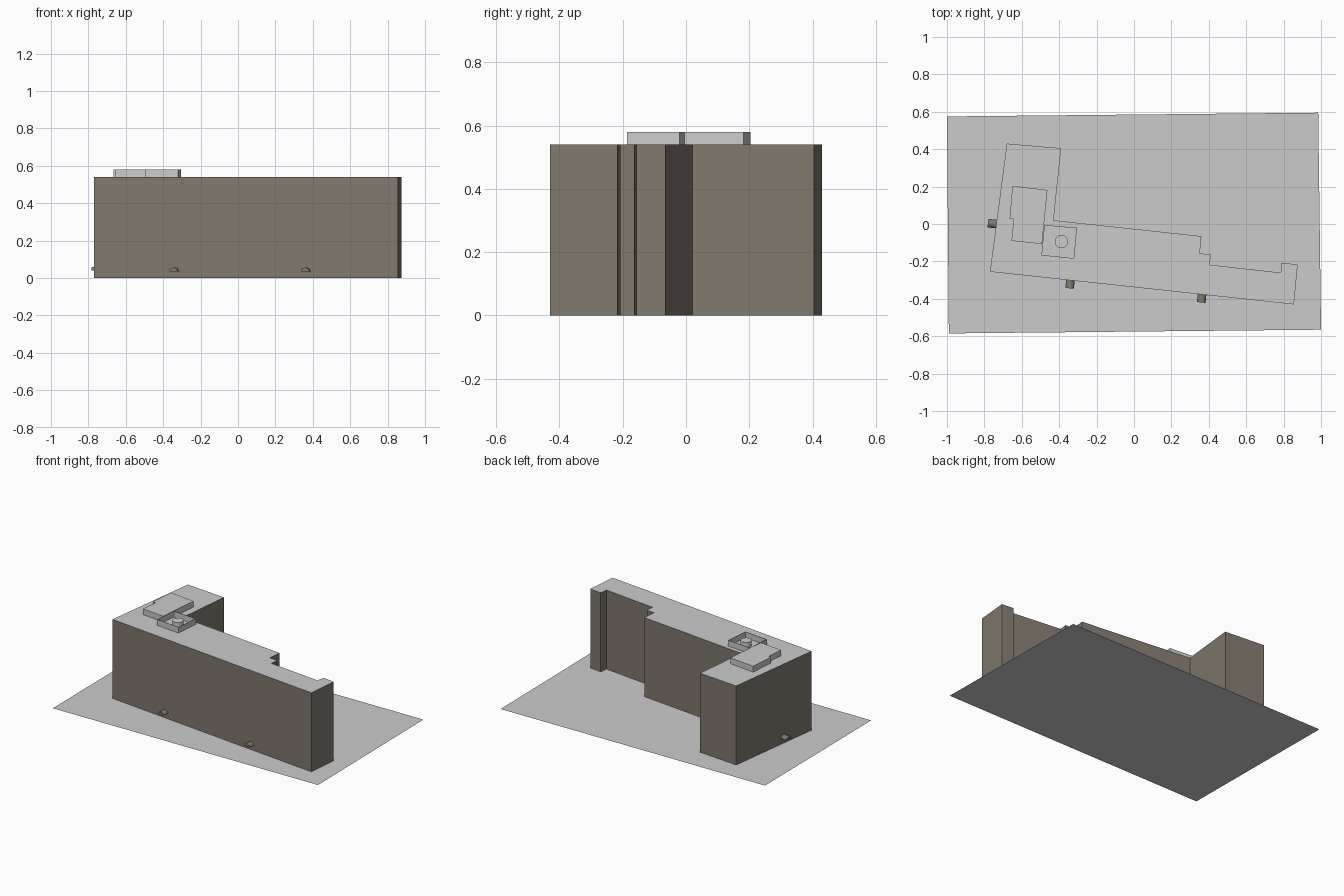
import bpy, bmesh, math
from mathutils import Matrix, Vector

if "Cube" in bpy.data.objects:
    bpy.data.objects.remove(bpy.data.objects["Cube"], do_unlink=True)


def make_material(name, rgb):
    mat = bpy.data.materials.new(name)
    mat.use_nodes = True
    mat.diffuse_color = (*rgb, 1)
    mat.node_tree.nodes["Principled BSDF"].inputs["Base Color"].default_value = (*rgb, 1)
    return mat


GREY = make_material("light grey", (0.6, 0.6, 0.6))
BROWN = make_material("stone brown", (0.22, 0.19, 0.155))


def add_object(name, bm, *materials):
    mesh = bpy.data.meshes.new(name)
    bm.to_mesh(mesh)
    bm.free()
    for mat in materials:
        mesh.materials.append(mat)
    obj = bpy.data.objects.new(name, mesh)
    bpy.context.collection.objects.link(obj)
    return obj


def prism(name, outline, bottom, top, *materials, cap=True):
    """Walls raised on a counter-clockwise outline; the roof uses the last material."""
    bm = bmesh.new()
    low = [bm.verts.new((x, y, bottom)) for x, y in outline]
    high = [bm.verts.new((x, y, top)) for x, y in outline]
    for i in range(len(outline)):
        j = (i + 1) % len(outline)
        bm.faces.new((low[i], low[j], high[j], high[i]))
    if cap:
        bm.faces.new(high).material_index = len(materials) - 1
    return add_object(name, bm, *materials)


ROOF, TOP = 0.54, 0.58

# Ground sheet
bm = bmesh.new()
bm.faces.new([bm.verts.new((x, y, 0)) for x, y in
              ((-0.99, -0.585), (1, -0.565), (0.985, 0.595), (-1, 0.575))])
add_object("ground_plate", bm, GREY)

# Main block with its rear wing and stepped end
prism("main_building",
      [(-0.77, -0.255), (0.855, -0.43), (0.875, -0.217), (0.79, -0.207),
       (0.784, -0.26), (0.405, -0.218), (0.41, -0.163), (0.352, -0.157),
       (0.36, -0.065), (-0.43, 0.02), (-0.39, 0.405), (-0.68, 0.43)],
      0, ROOF, BROWN, GREY)

# Rooftop plant room
prism("roof_plant_room",
      [(-0.655, -0.09), (-0.492, -0.107), (-0.463, 0.182), (-0.65, 0.204),
       (-0.665, 0.03), (-0.643, 0.027)], ROOF, TOP, GREY)

# Open parapet enclosure with a round vent inside
parapet = prism("roof_parapet",
                [(-0.495, -0.168), (-0.32, -0.186), (-0.305, -0.02), (-0.48, -0.005)],
                ROOF, TOP, GREY, cap=False)
solid = parapet.modifiers.new("wall thickness", 'SOLIDIFY')
solid.thickness = 0.004

bm = bmesh.new()
bmesh.ops.create_cone(bm, cap_ends=True, segments=24, radius1=0.035, radius2=0.035,
                      depth=TOP - ROOF - 0.005,
                      matrix=Matrix.Translation((-0.388, -0.094, (ROOF + TOP - 0.005) / 2)))
add_object("roof_vent", bm, GREY)


def canopy(name, x, y, z, outward):
    """Small arched canopy reaching out from a wall."""
    out = Vector((math.cos(outward), math.sin(outward), 0))
    side = Vector((-out.y, out.x, 0))
    bm = bmesh.new()
    rings = []
    for reach in (-0.004, 0.043):
        rings.append([bm.verts.new(Vector((x, y, z)) + out * reach
                                   + side * 0.023 * math.cos(math.pi * i / 8)
                                   + Vector((0, 0, 0.02 * math.sin(math.pi * i / 8))))
                      for i in range(9)])
    inner, outer = rings
    for i in range(9):
        j = (i + 1) % 9
        bm.faces.new((inner[i], inner[j], outer[j], outer[i]))
    bm.faces.new(inner)
    bm.faces.new(outer)
    bmesh.ops.recalc_face_normals(bm, faces=bm.faces)
    obj = add_object(name, bm, BROWN)
    bpy.ops.object.select_all(action='DESELECT')
    obj.select_set(True)
    bpy.context.view_layer.objects.active = obj
    bpy.ops.object.shade_smooth_by_angle(angle=math.radians(40))


# Entrance canopies on the front and the right end
tilt = math.radians(-6)
canopy("front_canopy_right", -0.34, -0.301, 0.036, tilt - math.pi / 2)
canopy("front_canopy_left", 0.364, -0.377, 0.036, tilt - math.pi / 2)
canopy("end_canopy", -0.738, 0.0, 0.04, tilt + math.pi)
